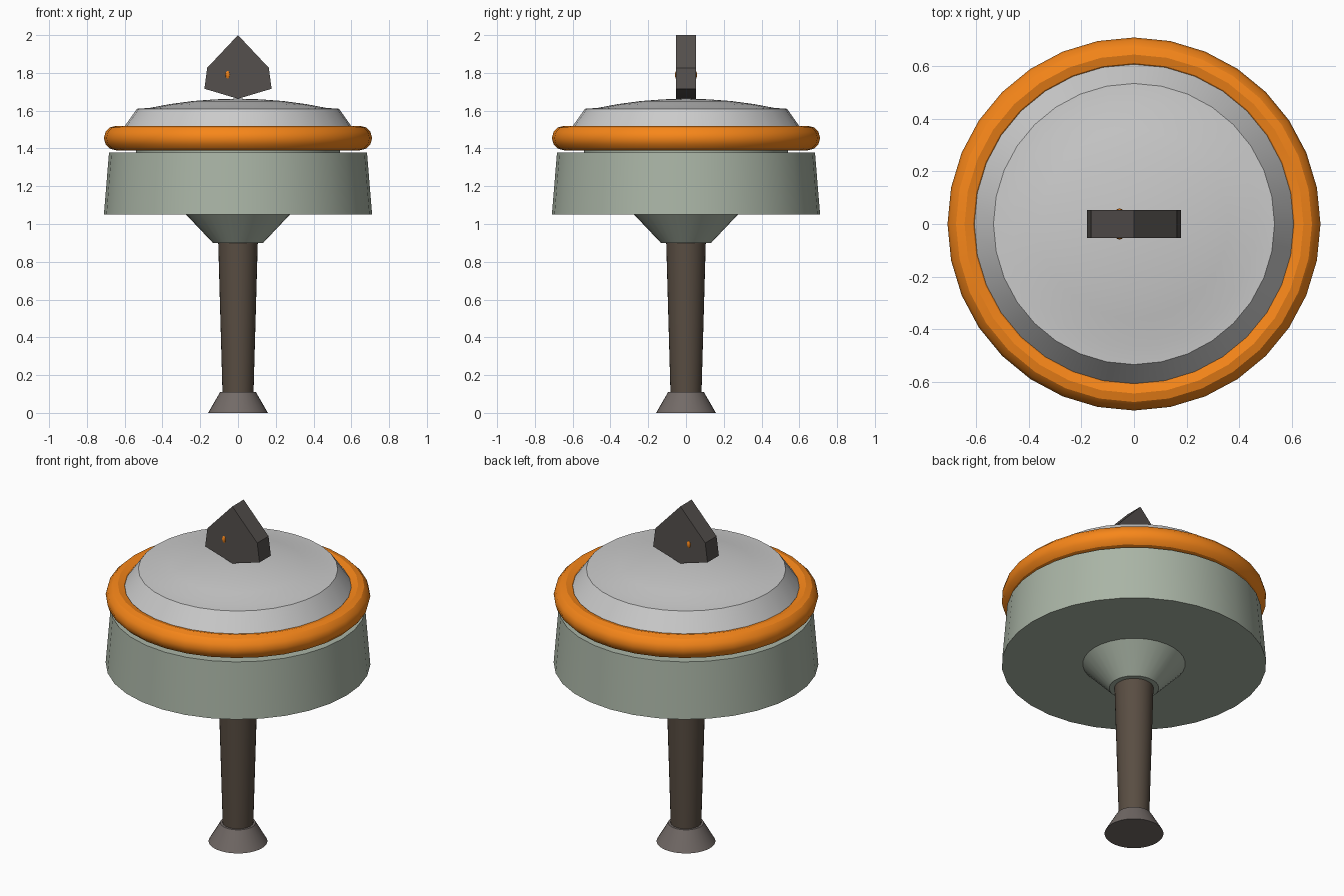
import bpy, bmesh, math
from mathutils import Matrix

if "Cube" in bpy.data.objects:
    bpy.data.objects.remove(bpy.data.objects["Cube"])


def material(name, rgb):
    m = bpy.data.materials.new(name)
    m.diffuse_color = (*rgb, 1)
    m.use_nodes = True
    m.node_tree.nodes["Principled BSDF"].inputs["Base Color"].default_value = m.diffuse_color
    return m


SAGE = material("sage", (0.40, 0.46, 0.38))
BROWN = material("brown", (0.10, 0.075, 0.055))
TAUPE = material("taupe", (0.17, 0.145, 0.135))
DARK = material("dark", (0.09, 0.08, 0.075))
PALE = material("pale", (0.80, 0.80, 0.79))
ORANGE = material("orange", (0.93, 0.24, 0.01))


def finish(name, bm, mat, angle=30):
    bmesh.ops.recalc_face_normals(bm, faces=bm.faces)
    me = bpy.data.meshes.new(name)
    bm.to_mesh(me)
    bm.free()
    ob = bpy.data.objects.new(name, me)
    bpy.context.collection.objects.link(ob)
    me.materials.append(mat)
    if angle:
        bpy.ops.object.select_all(action='DESELECT')
        ob.select_set(True)
        bpy.context.view_layer.objects.active = ob
        bpy.ops.object.shade_smooth_by_angle(angle=math.radians(angle))
    return ob


def lathe(name, profile, mat, sides=32, closed=False):
    """Revolve (radius, z) points around z; a profile on the axis caps itself."""
    bm = bmesh.new()
    vs = [bm.verts.new((r, 0, z)) for r, z in profile]
    pairs = list(zip(vs, vs[1:])) + ([(vs[-1], vs[0])] if closed else [])
    edges = [bm.edges.new(p) for p in pairs]
    bmesh.ops.spin(bm, geom=vs + edges, axis=(0, 0, 1), cent=(0, 0, 0),
                   angle=math.tau, steps=sides, use_duplicate=False)
    bmesh.ops.remove_doubles(bm, verts=bm.verts, dist=1e-4)
    return finish(name, bm, mat)


# Pedestal
lathe("foot", [(0, 0), (0.158, 0), (0.095, 0.11), (0, 0.11)], TAUPE)
lathe("stem", [(0, 0.10), (0.082, 0.10), (0.105, 0.91), (0, 0.91)], BROWN)
lathe("collar", [(0, 0.90), (0.133, 0.90), (0.28, 1.055), (0, 1.055)], SAGE)

# Drum body
lathe("drum", [(0, 1.05), (0.71, 1.05), (0.683, 1.378), (0, 1.378)], SAGE)

# Neck and domed lid
lathe("neck", [(0, 1.37), (0.54, 1.37), (0.54, 1.45), (0, 1.45)], SAGE)
lathe("lid", [(0, 1.44), (0.655, 1.44), (0.535, 1.61), (0.465, 1.615),
              (0.36, 1.635), (0.24, 1.651), (0.12, 1.660), (0, 1.664)], PALE)

# Orange ring around the lid
ring = [(0.645 + 0.065 * math.cos(a), 1.455 + 0.065 * math.sin(a))
        for a in (math.tau * i / 12 for i in range(12))]
lathe("ring", ring, ORANGE, closed=True)

# Flat faceted finial
outline = [(0, 2.0), (-0.163, 1.827), (-0.178, 1.716),
           (0, 1.663), (0.178, 1.716), (0.163, 1.827)]
bm = bmesh.new()
face = bm.faces.new([bm.verts.new((x, -0.053, z)) for x, z in outline])
ext = bmesh.ops.extrude_face_region(bm, geom=[face], use_keep_orig=True)
bmesh.ops.translate(bm, vec=(0, 0.106, 0),
                    verts=[g for g in ext["geom"] if isinstance(g, bmesh.types.BMVert)])
finish("finial", bm, DARK, angle=35)

# Small eye on each face of the finial
for side, y in (("front", -0.049), ("back", 0.049)):
    bm = bmesh.new()
    bmesh.ops.create_uvsphere(
        bm, u_segments=8, v_segments=6, radius=1,
        matrix=Matrix.Translation((-0.055, y, 1.79)) @ Matrix.Diagonal((0.014, 0.01, 0.022, 1)))
    finish("eye_" + side, bm, ORANGE)
